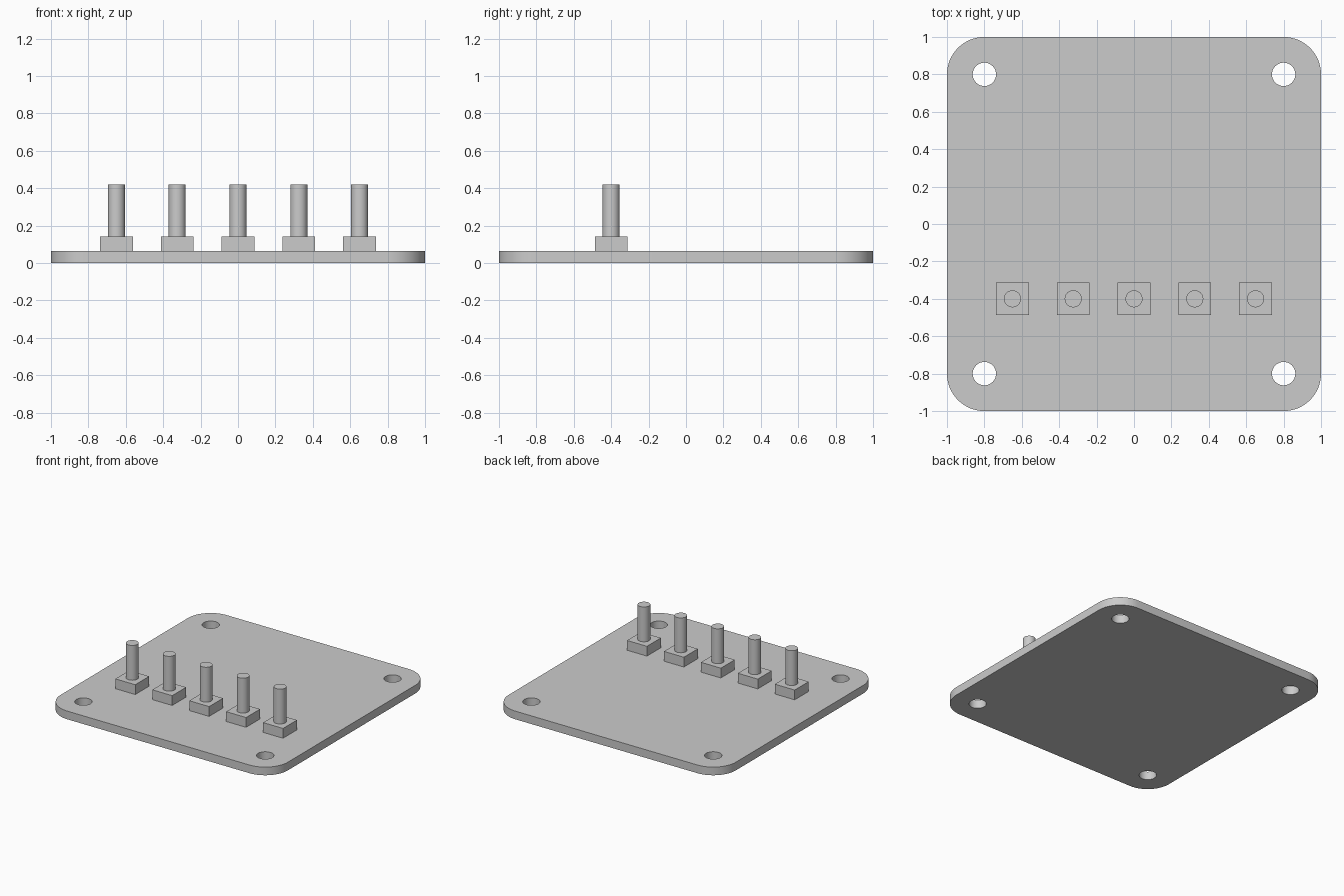
import bpy
import bmesh
import math
from mathutils import Matrix

cube = bpy.data.objects.get("Cube")
if cube:
    bpy.data.objects.remove(cube, do_unlink=True)

PLATE_TOP, BASE_TOP, PIN_TOP = 0.065, 0.143, 0.42
ROW_Y, PITCH = -0.4, 0.325

grey = bpy.data.materials.new("light grey")
grey.use_nodes = True
colour = (0.6, 0.6, 0.6, 1)
grey.diffuse_color = colour
grey.node_tree.nodes["Principled BSDF"].inputs["Base Color"].default_value = colour


def finish(name, bm, location):
    mesh = bpy.data.meshes.new(name)
    bm.to_mesh(mesh)
    bm.free()
    mesh.materials.append(grey)
    obj = bpy.data.objects.new(name, mesh)
    obj.location = location
    bpy.context.collection.objects.link(obj)
    return obj


def box(name, x, y, bottom, top, size, corner=0):
    bm = bmesh.new()
    bmesh.ops.create_cube(bm, size=1, matrix=Matrix.Diagonal((size, size, top - bottom, 1)))
    if corner:
        upright = [e for e in bm.edges if abs(e.verts[0].co.z - e.verts[1].co.z) > 0.01]
        bmesh.ops.bevel(bm, geom=upright, offset=corner, segments=16, profile=0.5, affect='EDGES')
    return finish(name, bm, (x, y, (bottom + top) / 2))


def cylinder(name, x, y, bottom, top, radius):
    bm = bmesh.new()
    bmesh.ops.create_cone(bm, cap_ends=True, segments=48, radius1=radius,
                          radius2=radius, depth=top - bottom)
    return finish(name, bm, (x, y, (bottom + top) / 2))


def smooth(obj):
    bpy.ops.object.select_all(action='DESELECT')
    obj.select_set(True)
    bpy.context.view_layer.objects.active = obj
    bpy.ops.object.shade_smooth_by_angle(angle=math.radians(30))


# Rounded plate with a mounting hole near each corner
plate = box("plate", 0, 0, 0, PLATE_TOP, 2, corner=0.2)
for x in (-0.8, 0.8):
    for y in (-0.8, 0.8):
        cutter = cylinder("hole_cutter", x, y, -0.1, 0.2, 0.0625)
        cutter.hide_render = True
        cut = plate.modifiers.new("mounting_hole", 'BOOLEAN')
        cut.operation = 'DIFFERENCE'
        cut.solver = 'EXACT'
        cut.object = cutter
        bpy.context.view_layer.objects.active = plate
        bpy.ops.object.modifier_apply(modifier=cut.name)
        bpy.data.objects.remove(cutter, do_unlink=True)
smooth(plate)

# Row of five square bases, each carrying a round pin
for i in range(5):
    x = (i - 2) * PITCH
    box(f"pin_base_{i + 1}", x, ROW_Y, PLATE_TOP, BASE_TOP, 0.175)
    smooth(cylinder(f"pin_{i + 1}", x, ROW_Y, BASE_TOP, PIN_TOP, 0.0455))
